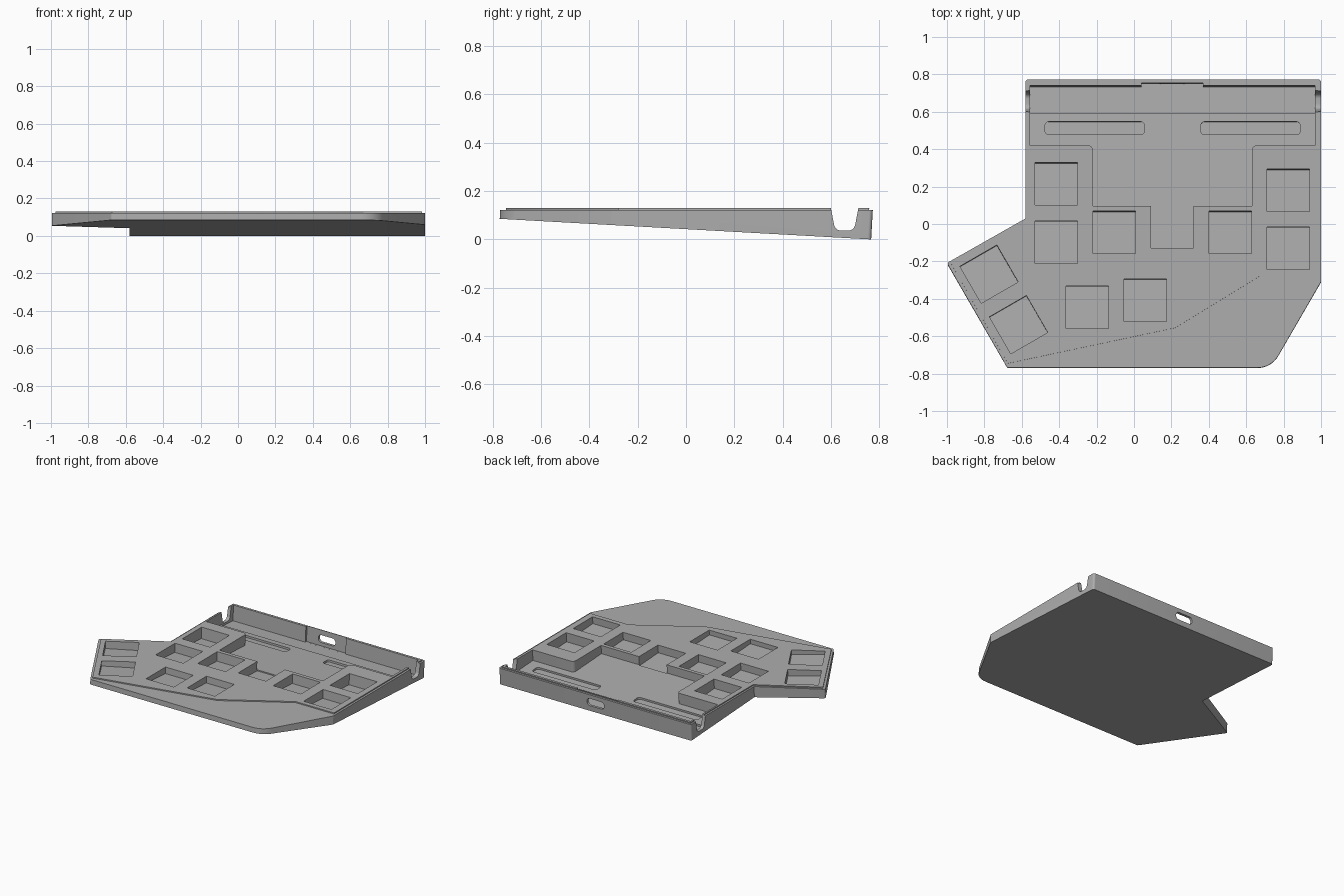
import bpy, bmesh, math
from mathutils import Vector

if "Cube" in bpy.data.objects:
    bpy.data.objects.remove(bpy.data.objects["Cube"])

SLOPE = 0.0552          # tilt of the underside; walls stand square to it
TOP, LEDGE = 0.13, 0.122


def underside(y):
    return SLOPE * (0.77 - y)


def rounded(points, radii, steps=8):
    """Round polygon corners; radii holds one value per corner."""
    out, n = [], len(points)
    for i, r in enumerate(radii):
        p = Vector(points[i])
        if r == 0:
            out.append(p)
            continue
        a = (Vector(points[i - 1]) - p).normalized()
        b = (Vector(points[(i + 1) % n]) - p).normalized()
        half = a.angle(b) / 2
        c = p + (a + b).normalized() * r / math.sin(half)
        s = p + a * r / math.tan(half) - c
        e = p + b * r / math.tan(half) - c
        ang = s.angle_signed(e)
        for k in range(steps + 1):
            t = -ang * k / steps
            out.append(c + Vector((s.x * math.cos(t) - s.y * math.sin(t),
                                   s.x * math.sin(t) + s.y * math.cos(t))))
    return out


def box(cx, cy, w, h, turn=0):
    co, si = math.cos(turn), math.sin(turn)
    return [(cx + x * co - y * si, cy + x * si + y * co)
            for x, y in ((-w/2, -h/2), (w/2, -h/2), (w/2, h/2), (-w/2, h/2))]


def solid(name, rings):
    """Close two matching rings of 3D points into a prism."""
    bm = bmesh.new()
    lo, hi = [[bm.verts.new(p) for p in ring] for ring in rings]
    n = len(lo)
    bm.faces.new(lo[::-1])
    bm.faces.new(hi)
    for i in range(n):
        bm.faces.new((lo[i], lo[(i + 1) % n], hi[(i + 1) % n], hi[i]))
    bmesh.ops.recalc_face_normals(bm, faces=bm.faces)
    me = bpy.data.meshes.new(name)
    bm.to_mesh(me)
    bm.free()
    ob = bpy.data.objects.new(name, me)
    bpy.context.collection.objects.link(ob)
    return ob


def prism(name, outline, offset, top):
    """Leaning prism from a plane parallel to the underside up to a flat top."""
    lo, hi = [], []
    for x, y in outline:
        z = underside(y) + offset
        lo.append((x, y + SLOPE * (z - TOP), z))
        hi.append((x, y + SLOPE * (top - TOP), top))
    return solid(name, (lo, hi))


def combine(target, tool, operation):
    m = target.modifiers.new(operation, 'BOOLEAN')
    m.operation, m.solver, m.object = operation, 'EXACT', tool
    bpy.context.view_layer.objects.active = target
    bpy.ops.object.modifier_apply(modifier=m.name)
    bpy.data.objects.remove(tool)


# Wedge body
body = prism("keyboard_case", rounded(
    [(-0.58, 0.773), (-0.58, 0.03), (-1, -0.208), (-0.677, -0.768),
     (0.734, -0.768), (1, -0.308), (1, 0.773)],
    [0.015, 0, 0.012, 0.012, 0.13, 0, 0.015]), 0, LEDGE)

# Slightly raised deck
deck = prism("deck", [(-0.567, 0.758), (-0.567, 0.022), (-0.977, -0.213),
                      (-0.675, -0.745), (0.22, -0.555), (0.67, -0.28),
                      (0.985, -0.28), (0.985, 0.758)], 0.02, TOP)
combine(body, deck, 'UNION')

# Electronics bay, T-shaped
bay = rounded([(-0.555, 0.62), (-0.555, 0.42), (-0.22, 0.42), (-0.22, 0.097),
               (0.63, 0.097), (0.63, 0.42), (0.968, 0.42), (0.968, 0.62)],
              [0, 0, 0.025, 0, 0, 0.025, 0, 0])
combine(body, prism("bay_cutter", bay, 0.03, 0.2), 'DIFFERENCE')

# Hinge trough, thinned patch of the back wall, and two shallow floor slots
for name, outline, depth in (
        ("trough", box(0.2065, 0.669, 1.523, 0.142), 0.014),
        ("thin_wall", box(0.205, 0.70, 0.33, 0.108), 0.0142),
        ("slot_left", rounded(box(-0.21, 0.517, 0.53, 0.07), [0.02] * 4), 0.016),
        ("slot_right", rounded(box(0.623, 0.517, 0.53, 0.07), [0.02] * 4), 0.016)):
    combine(body, prism(name, outline, depth, 0.2), 'DIFFERENCE')

# Key sockets
keys = [(-0.415, 0.215, 0), (-0.415, -0.098, 0), (-0.105, -0.045, 0),
        (0.205, -0.013, 0), (0.515, -0.045, 0), (0.825, 0.18, 0),
        (0.825, -0.13, 0), (-0.25, -0.446, 0), (0.06, -0.407, 0),
        (-0.775, -0.268, 30), (-0.617, -0.538, 30)]
for x, y, turn in keys:
    combine(body, prism("socket", box(x, y, 0.228, 0.228, math.radians(turn)),
                        0.022, 0.2), 'DIFFERENCE')

# U-shaped notches through both side walls
u = rounded([(0.59, 0.2), (0.6, 0.125), (0.617, 0.036), (0.695, 0.036),
             (0.712, 0.125), (0.722, 0.2)], [0, 0, 0.03, 0.03, 0, 0])
combine(body, solid("side_notch", [[(x, y, z) for y, z in u] for x in (-1.2, 1.2)]),
        'DIFFERENCE')

# Connector port in the back wall
port = rounded(box(0.205, 0.066, 0.14, 0.054), [0.024] * 4)
combine(body, solid("port", [[(x, y, z) for x, z in port] for y in (0.70, 0.85)]),
        'DIFFERENCE')

# Grey plastic
grey = bpy.data.materials.new("grey_plastic")
grey.diffuse_color = (0.42, 0.42, 0.42, 1)
grey.use_nodes = True
grey.node_tree.nodes["Principled BSDF"].inputs["Base Color"].default_value = grey.diffuse_color
body.data.materials.clear()
body.data.materials.append(grey)
for f in body.data.polygons:
    f.material_index = 0
body.select_set(True)
bpy.context.view_layer.objects.active = body
bpy.ops.object.shade_smooth_by_angle(angle=math.radians(25))
